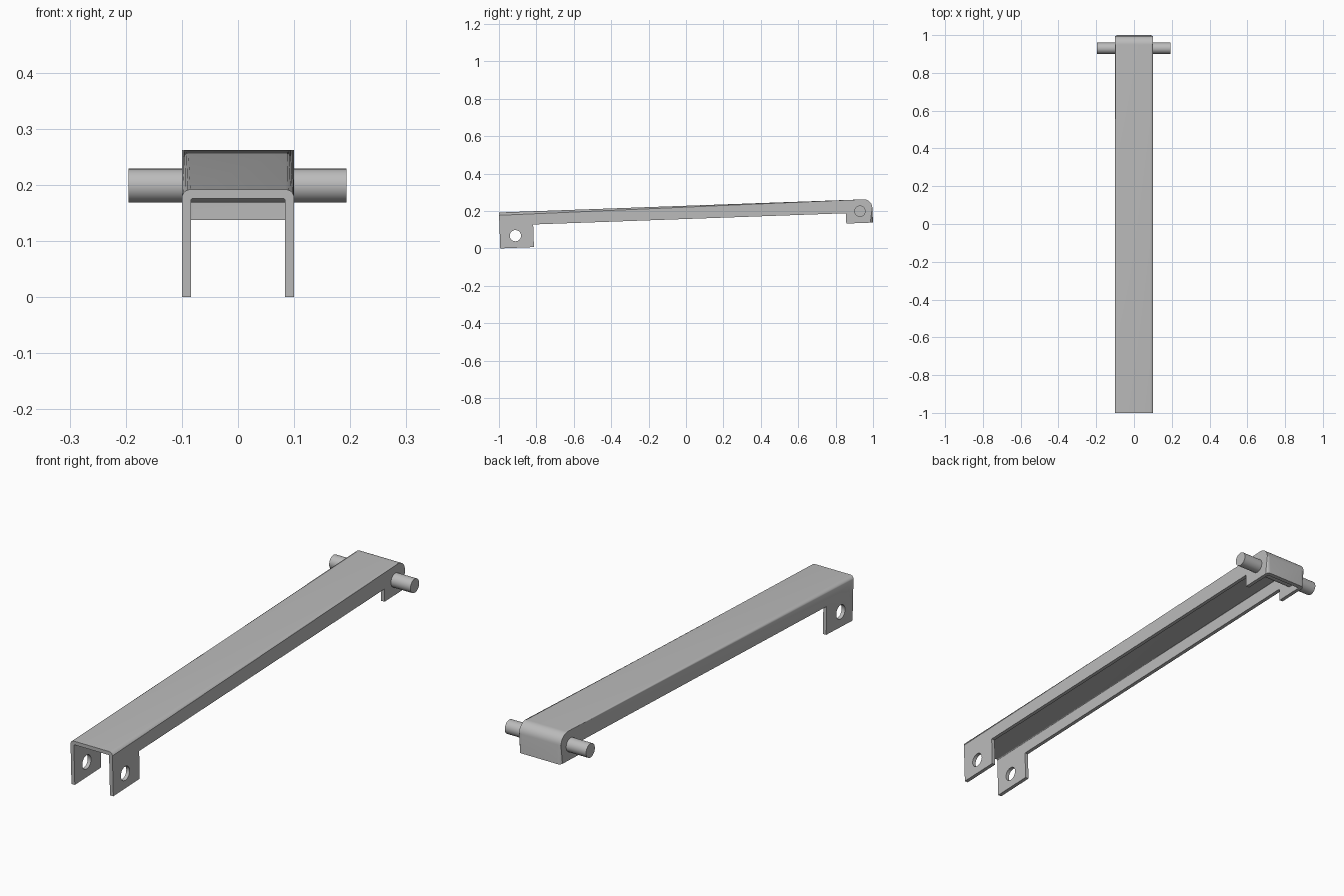
import bpy, bmesh, math
from mathutils import Vector

if "Cube" in bpy.data.objects:
    bpy.data.objects.remove(bpy.data.objects["Cube"])

SLOPE = 0.036   # rise of the arm per unit of length
WALL = 0.016    # sheet thickness
HALF = 0.1      # half width of the channel

steel = bpy.data.materials.new("grey_steel")
steel.use_nodes = True
colour = (0.5, 0.5, 0.5, 1)
steel.diffuse_color = colour
steel.node_tree.nodes["Principled BSDF"].inputs["Base Color"].default_value = colour


def top_z(y):
    return 0.192 + SLOPE * (y + 1)


def back_arc(y_back, z_drop, radius, steps=10):
    """Rounded upper back corner, from the top line down to the back face."""
    cy = y_back - radius
    cz = top_z(cy) - z_drop - radius
    tilt = math.atan(SLOPE)
    return [(cy + radius * math.cos(a), cz + radius * math.sin(a))
            for a in (tilt + math.pi / 2 * (1 - i / steps) for i in range(steps + 1))]


def extrude_profile(name, rim, underside, half, fold):
    """Side profile extruded across x; edges along the rim get a bend radius."""
    bm = bmesh.new()
    points = rim + underside
    sides = [[bm.verts.new((x, y, z)) for y, z in points] for x in (-half, half)]
    bm.faces.new(sides[0])
    bm.faces.new(sides[1][::-1])
    n = len(points)
    for i in range(n):
        j = (i + 1) % n
        bm.faces.new((sides[0][i], sides[1][i], sides[1][j], sides[0][j]))
    edges = [bm.edges.get((s[i], s[i + 1])) for s in sides for i in range(len(rim) - 1)]
    bmesh.ops.bevel(bm, geom=edges, offset=fold, segments=5, profile=0.5,
                    affect='EDGES', clamp_overlap=True)
    bmesh.ops.recalc_face_normals(bm, faces=bm.faces)
    mesh = bpy.data.meshes.new(name)
    bm.to_mesh(mesh)
    bm.free()
    obj = bpy.data.objects.new(name, mesh)
    bpy.context.collection.objects.link(obj)
    mesh.materials.append(steel)
    return obj


def cross_cylinder(name, radius, length, y, z):
    bpy.ops.mesh.primitive_cylinder_add(vertices=40, radius=radius, depth=length,
                                        location=(0, y, z), rotation=(0, math.pi / 2, 0))
    obj = bpy.context.object
    obj.name = name
    obj.data.materials.append(steel)
    return obj


def activate(obj):
    bpy.ops.object.select_all(action='DESELECT')
    obj.select_set(True)
    bpy.context.view_layer.objects.active = obj


def cut(obj, cutter):
    cutter.hide_render = True
    mod = obj.modifiers.new("cut", 'BOOLEAN')
    mod.operation = 'DIFFERENCE'
    mod.solver = 'EXACT'
    mod.object = cutter
    activate(obj)
    bpy.ops.object.modifier_apply(modifier=mod.name)
    bpy.data.objects.remove(cutter)


# Folded channel arm with front lugs and a closed back end
arm = extrude_profile(
    "channel_arm",
    [(-1, top_z(-1))] + back_arc(0.996, 0, 0.045) + [(1, 0.138)],
    [(0.857, 0.133), (0.855, 0.188), (-0.817, 0.128), (-0.813, 0.007), (-0.993, 0)],
    HALF, 0.015)

# Hollow interior, open at the front and below
hollow = extrude_profile(
    "hollow_cutter",
    [(-1.1, top_z(-1.1) - WALL)] + back_arc(0.996 - WALL, WALL, 0.03) + [(0.985, -0.1)],
    [(-1.1, -0.1)],
    HALF - WALL, 0.004)
cut(arm, hollow)

# Pivot hole through both front lugs
cut(arm, cross_cylinder("hole_cutter", 0.03, 0.5, -0.912, 0.068))

# Pin through the back end
pin = cross_cylinder("pivot_pin", 0.03, 0.388, 0.93, 0.199)
pin.location.x = -0.001

for part in (arm, pin):
    activate(part)
    bpy.ops.object.shade_smooth_by_angle(angle=math.radians(30))
